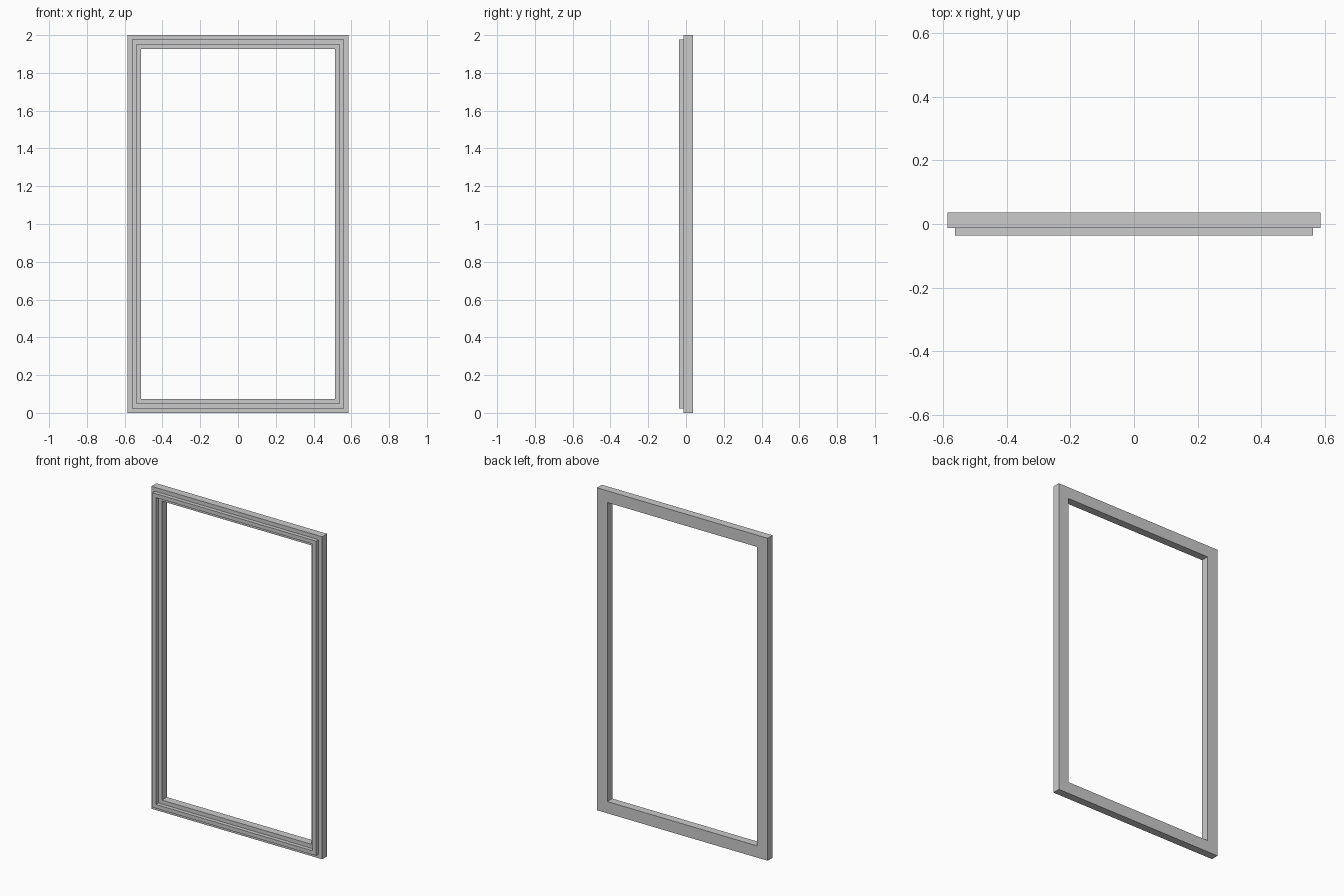
import bpy, bmesh

if "Cube" in bpy.data.objects:
    bpy.data.objects.remove(bpy.data.objects["Cube"])

HALF_W, HEIGHT = 0.586, 2.0
U = 0.0243           # width of one moulding step
F, M, B = -1.5 * U, -0.5 * U, 1.5 * U   # raised lip, face and back depths

# Moulding cross-section: (inset from the outer edge, depth)
profile = [(0, B), (0, M), (U, M), (U, F), (2 * U, F),
           (2 * U, M), (3 * U, M), (3 * U, B)]


def rectangle_ring(bm, inset, y):
    x, lo, hi = HALF_W - inset, inset, HEIGHT - inset
    return [bm.verts.new(c) for c in
            ((-x, y, lo), (x, y, lo), (x, y, hi), (-x, y, hi))]


# Sweep the cross-section around the rectangle with mitred corners
bm = bmesh.new()
rings = [rectangle_ring(bm, i, y) for i, y in profile]
for a, b in zip(rings, rings[1:] + rings[:1]):
    for k in range(4):
        n = (k + 1) % 4
        bm.faces.new((a[k], a[n], b[n], b[k]))
bmesh.ops.recalc_face_normals(bm, faces=bm.faces)

mesh = bpy.data.meshes.new("moulded_frame")
bm.to_mesh(mesh)
bm.free()
frame = bpy.data.objects.new("moulded_frame", mesh)
bpy.context.collection.objects.link(frame)
